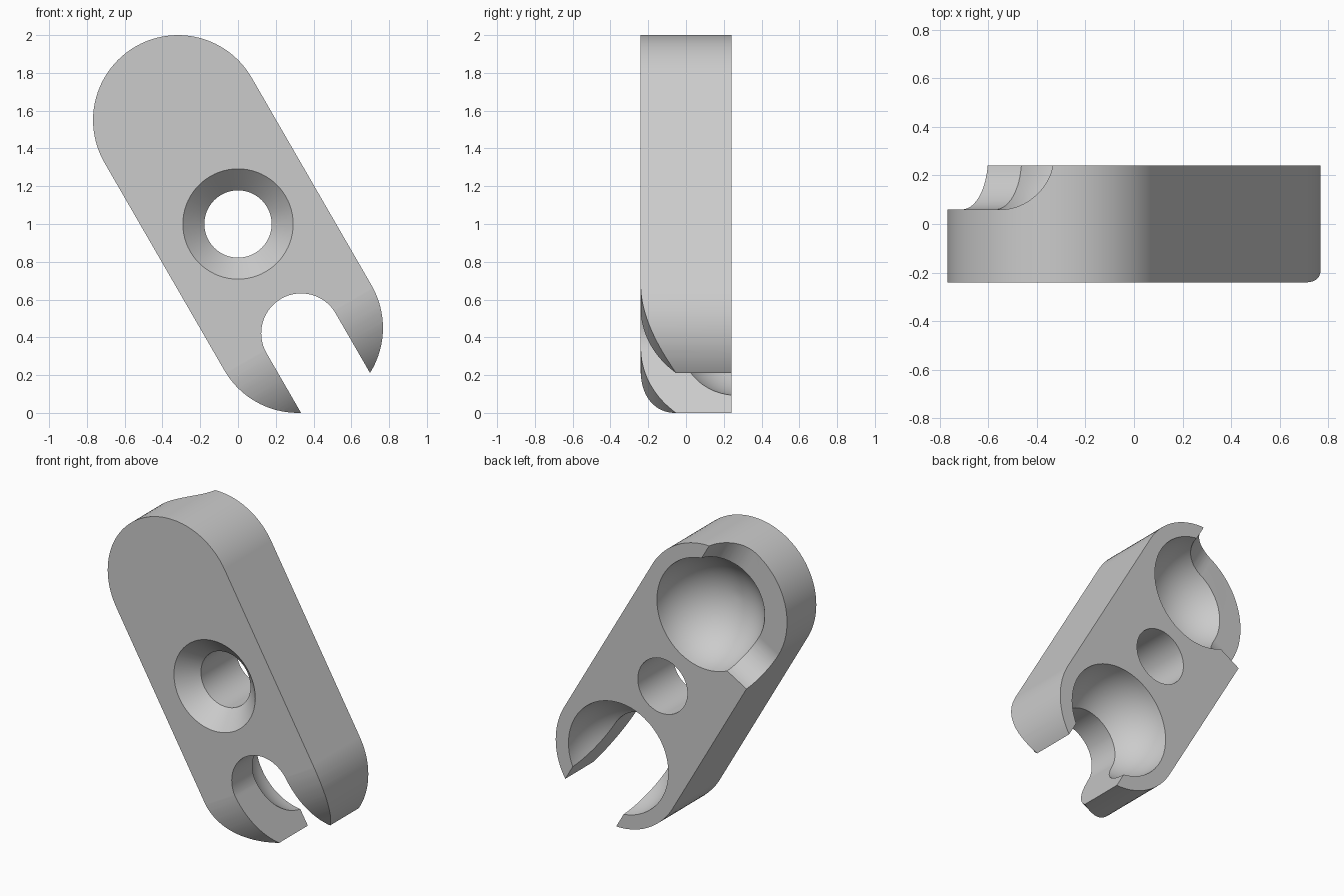
import bpy, bmesh
from math import sin, cos, pi, sqrt, radians
from mathutils import Matrix

if "Cube" in bpy.data.objects:
    bpy.data.objects.remove(bpy.data.objects["Cube"], do_unlink=True)

HALF = 0.24      # half thickness of the link
REACH = 0.635    # distance from the middle to each end centre
END_R = 0.45     # radius of the rounded ends
NECK_R = 0.213   # radius of the neck clearance
BALL_R = 0.36    # radius of the ball sockets
BALL_Y = 0.273   # depth position of the ball centres


def loft(name, rings):
    """Closed solid through a list of matching vertex rings."""
    bm = bmesh.new()
    loops = [[bm.verts.new(p) for p in ring] for ring in rings]
    n = len(loops[0])
    for a, b in zip(loops, loops[1:]):
        for i in range(n):
            j = (i + 1) % n
            bm.faces.new((a[i], a[j], b[j], b[i]))
    bm.faces.new(loops[0])
    bm.faces.new(loops[-1])
    bmesh.ops.recalc_face_normals(bm, faces=bm.faces)
    mesh = bpy.data.meshes.new(name)
    bm.to_mesh(mesh)
    bm.free()
    ob = bpy.data.objects.new(name, mesh)
    bpy.context.collection.objects.link(ob)
    return ob


def stadium(r, low, high, y, n=48):
    top = [(r * cos(pi * i / n), y, high + r * sin(pi * i / n)) for i in range(n + 1)]
    bottom = [(-r * cos(pi * i / n), y, low - r * sin(pi * i / n)) for i in range(n + 1)]
    return top + bottom


def circle(r, y, n=72):
    return [(r * cos(2 * pi * i / n), y, r * sin(2 * pi * i / n)) for i in range(n)]


def ball(name, z):
    bpy.ops.mesh.primitive_uv_sphere_add(segments=72, ring_count=36, radius=BALL_R,
                                         location=(0, BALL_Y, z), rotation=(pi / 2, 0, 0))
    bpy.context.object.name = name
    return bpy.context.object


# Link body, upright before it is tilted
link = loft("link_body", [stadium(END_R, -REACH, REACH, y) for y in (-HALF, HALF)])

# Rounded front of the lower end
ROUND_R = 0.516
arc = [(-0.2405, -REACH)]
for i in range(1, 25):
    s = 0.48 * i / 24
    arc.append((-HALF + ROUND_R - sqrt(ROUND_R ** 2 - s * s), -REACH - s))
arc += [(-0.6, arc[-1][1]), (-0.6, -REACH)]
end_rounding = loft("end_rounding", [[(x, y, z) for y, z in arc] for x in (-1, 1)])

# Countersunk middle hole
screw_hole = loft("screw_hole", [circle(0.302, -HALF - 0.01), circle(0.178, -HALF + 0.114),
                                 circle(0.178, 0.5)])

# Open slot in the lower end
slot = loft("neck_slot", [stadium(0.211, -1.6, -REACH - 0.033, y) for y in (-0.5, 0.5)])

# Swing clearance on the back of the upper end: two coved steps meeting at a corner
levels = [(NECK_R * sin(pi / 2 * i / 20), BALL_Y - NECK_R * cos(pi / 2 * i / 20))
          for i in range(21)] + [(NECK_R, 0.6)]
clearance = loft("swing_clearance", [[(k, y, 2), (k, y, REACH - k), (-2, y, REACH - k), (-2, y, 2)]
                                     for k, y in levels])

cutters = [end_rounding, screw_hole, clearance,
           ball("upper_socket", REACH), ball("lower_socket", -REACH), slot]

# Cut the parts away
bpy.context.view_layer.objects.active = link
for cutter in cutters:
    cutter.hide_render = True
    mod = link.modifiers.new(cutter.name, "BOOLEAN")
    mod.operation = "DIFFERENCE"
    mod.solver = "EXACT"
    mod.object = cutter
    bpy.ops.object.modifier_apply(modifier=mod.name)
    bpy.data.objects.remove(cutter, do_unlink=True)

# Tilt and stand the link
link.data.transform(Matrix.Translation((0, 0, 1)) @ Matrix.Rotation(radians(-30), 4, "Y"))

# Plain grey finish
grey = bpy.data.materials.new("plain_grey")
grey.use_nodes = True
colour = (0.6, 0.6, 0.6, 1)
grey.diffuse_color = colour
grey.node_tree.nodes["Principled BSDF"].inputs["Base Color"].default_value = colour
link.data.materials.clear()
link.data.materials.append(grey)

# Smooth curves with sharp edges kept
bpy.ops.object.select_all(action="DESELECT")
link.select_set(True)
bpy.context.view_layer.objects.active = link
bpy.ops.object.shade_smooth_by_angle(angle=radians(25))
weighted = link.modifiers.new("weighted_normals", "WEIGHTED_NORMAL")
weighted.keep_sharp = True
weighted.weight = 100
